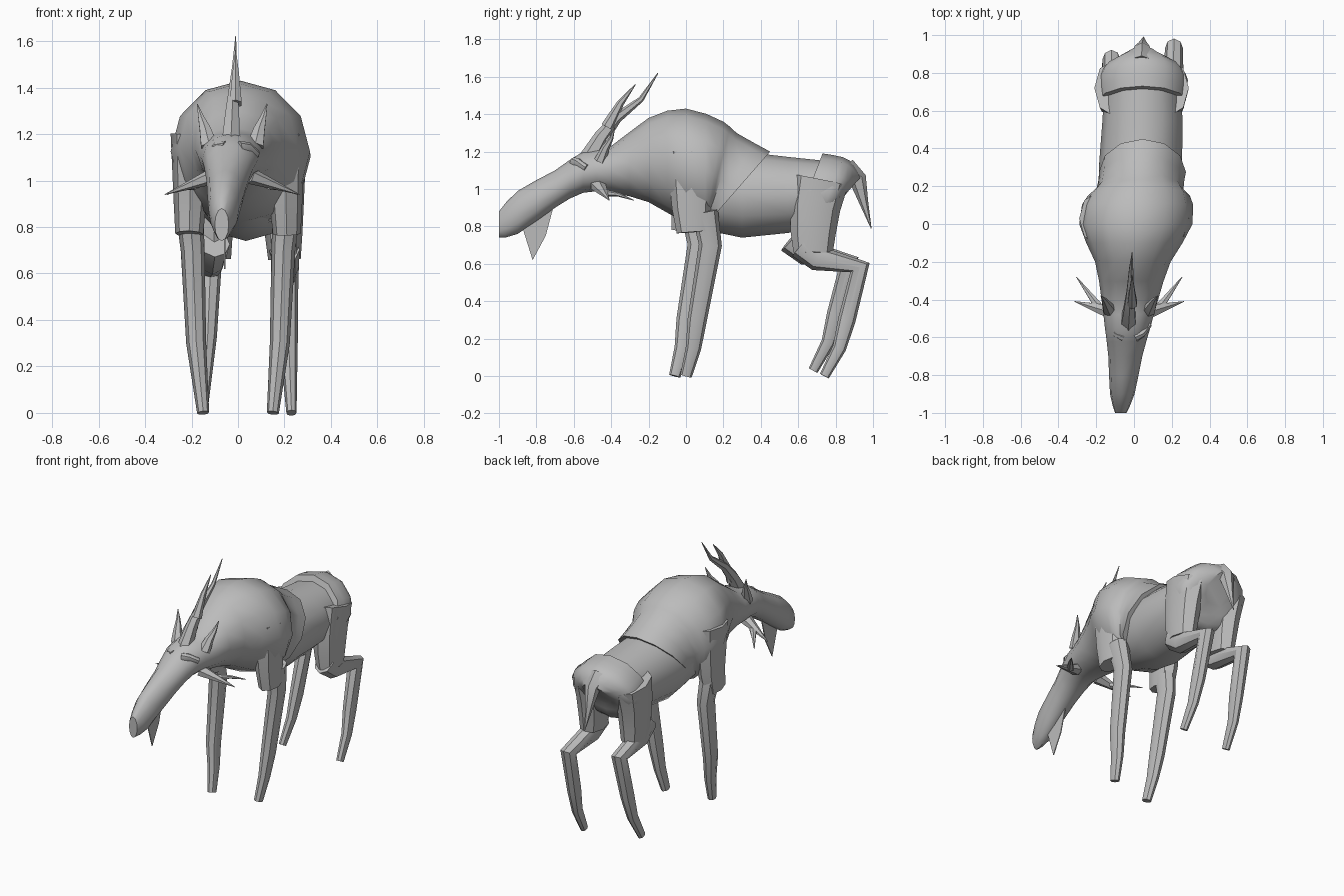
import bpy, bmesh, math
from mathutils import Vector

if "Cube" in bpy.data.objects:
    bpy.data.objects.remove(bpy.data.objects["Cube"])

grey = bpy.data.materials.new("plain grey")
grey.use_nodes = True
colour = (0.5, 0.5, 0.5, 1)
grey.diffuse_color = colour
grey.node_tree.nodes["Principled BSDF"].inputs["Base Color"].default_value = colour


def finish(name, bm):
    """Turn a bmesh into a shaded object."""
    bmesh.ops.recalc_face_normals(bm, faces=bm.faces)
    mesh = bpy.data.meshes.new(name)
    bm.to_mesh(mesh)
    bm.free()
    mesh.materials.append(grey)
    obj = bpy.data.objects.new(name, mesh)
    bpy.context.collection.objects.link(obj)
    bpy.ops.object.select_all(action='DESELECT')
    bpy.context.view_layer.objects.active = obj
    obj.select_set(True)
    bpy.ops.object.shade_smooth_by_angle(angle=math.radians(40))


def loft(name, rings, sides):
    """Skin oval rings given as centre, half-width axis and half-height axis."""
    bm = bmesh.new()
    angles = [math.tau * i / sides for i in range(sides)]
    loops = [
        [bm.verts.new(centre + across * math.sin(a) + up * math.cos(a)) for a in angles]
        for centre, across, up in rings
    ]
    for near, far in zip(loops, loops[1:]):
        for i in range(sides):
            bm.faces.new((near[i - 1], near[i], far[i], far[i - 1]))
    bm.faces.new(loops[0])
    bm.faces.new(loops[-1])
    finish(name, bm)


def refine(stations):
    """Add a smoothly curved station between each neighbouring pair."""
    points = [Vector(station) for station in stations]
    result = []
    for i, (start, end) in enumerate(zip(points, points[1:])):
        before = points[max(i - 1, 0)]
        after = points[min(i + 2, len(points) - 1)]
        middle = (start + end) / 2
        result += [start, middle + (middle - (before + after) / 2) / 8]
    return result + [points[-1]]


def trunk(name, stations, bottom_y):
    """Stations hold y, half width, top height and bottom height."""
    rings = []
    for y, width, high, low in refine(stations):
        sway = min(0.01 + 0.08 * y, 0.045)
        top = Vector((sway, y, high))
        bottom = Vector((sway, bottom_y(y), low))
        rings.append(((top + bottom) / 2, Vector((width, 0, 0)), (top - bottom) / 2))
    loft(name, rings, sides=12)


def limb(name, x_start, x_end, profile, thick, thin, depth=1.2, shift=(0, 0), sides=8):
    """Follow a side-view profile while x and thickness change evenly."""
    last = len(profile) - 1
    path = []
    for i, (y, z) in enumerate(profile):
        x = x_start + (x_end - x_start) * i / last
        path.append(Vector((x, y + shift[0], z + shift[1])))
    heading = (path[-1] - path[0]).normalized()
    axis = Vector((0, 1, 0)) if abs(heading.x) > 0.6 else Vector((1, 0, 0))
    rings = []
    for i, centre in enumerate(path):
        along = (path[min(i + 1, last)] - path[max(i - 1, 0)]).normalized()
        across = (axis - along * axis.dot(along)).normalized()
        width = thick + (thin - thick) * i / last
        rings.append((centre, across * width, along.cross(across) * width * depth))
    loft(name, rings, sides)


def spike(name, x_start, x_end, profile, thick, depth=1.2):
    """A limb that tapers to a point."""
    limb(name, x_start, x_end, profile, thick, 0.002, depth, sides=6)


# Head, neck and shoulders in one skin, ending in a sloped hem
trunk("head_and_shoulders", [
    (-1, .03, .88, .74),
    (-.9, .065, .99, .76),
    (-.7, .09, 1.1, .9),
    (-.55, .12, 1.2, .98),
    (-.4, .15, 1.23, .98),
    (-.2, .2, 1.38, .93),
    (0, .3, 1.43, .82),
    (.2, .27, 1.36, .8),
    (.27, .23, 1.3, .8),
    (.45, .23, 1.2, .8),
], bottom_y=lambda y: min(y, 0.1))

# Barrel of the body
trunk("belly", [
    (0, .18, 1.25, .82),
    (.3, .22, 1.2, .74),
    (.75, .2, 1.15, .8),
], bottom_y=lambda y: y)

# Rump, leaning forward at the bottom
trunk("rump", [
    (.73, .23, 1.19, .8),
    (.84, .24, 1.17, .77),
    (.9, .2, 1.13, .8),
    (.94, .1, 1.07, .9),
], bottom_y=lambda y: y - 0.15)

# Tail
spike("tail", .04, .05, [(.85, 1.1), (.92, 1.05), (.95, .93), (.99, .79)], .07, depth=1)

# Shoulders, legs, ears and antlers on both sides
for tag, sign, stride in (("left", 1, 0), ("right", -1, -.06)):
    limb(tag + "_shoulder", sign * .2, sign * .21,
         [(.03, 1.2), (.03, 1.05), (.03, .9), (.04 + stride / 2, .77)],
         .09, .06, depth=1.5)
    limb(tag + "_front_leg", sign * .21, sign * .15,
         [(.1, .88), (.13, .7), (.06, .3), (.04, .15), (0, 0)],
         .06, .026, shift=(stride, 0))

    # The thigh and hind leg of the trailing side stand slightly forward and higher
    thigh_x = .04 + sign * .15
    knee_x = .05 + sign * .15
    hoof_x = .04 + sign * .19
    lift = -stride / 2
    limb(tag + "_thigh", thigh_x, knee_x,
         [(.72, 1.05), (.69, .9), (.68, .76), (.68, .66)], .1, .07, depth=1.5)
    limb(tag + "_hind_leg", knee_x, hoof_x,
         [(.62, .7), (.7, .63), (.93, .58), (.86, .3), (.82, .15), (.74, 0)],
         .065, .022, shift=(stride, lift))

    # Head parts sit about the slightly turned face
    face_x = -.025
    spike(tag + "_ear", face_x + sign * .1, face_x + sign * .15,
          [(-.46, 1.15), (-.43, 1.22), (-.4, 1.27), (-.38, 1.33)], .04, depth=.8)
    spike(tag + "_antler", face_x + sign * .08, face_x + sign * .29,
          [(-.47, 1.02), (-.44, .98), (-.41, .94)], .045, depth=.8)
    spike(tag + "_antler_tine", face_x + sign * .16, face_x + sign * .28,
          [(-.44, .98), (-.36, .97), (-.28, .94)], .025, depth=.8)
    limb(tag + "_brow", face_x + sign * .03, face_x + sign * .1,
         [(-.6, 1.14), (-.58, 1.14), (-.53, 1.11)], .025, .02)

# Upright forked antler on the crown
spike("crown_antler", -.03, -.01,
      [(-.52, 1.16), (-.45, 1.28), (-.37, 1.38), (-.24, 1.48), (-.15, 1.62)], .045)
spike("crown_antler_tine", -.01, -.01, [(-.42, 1.33), (-.35, 1.46), (-.27, 1.56)], .03)
spike("crown_antler_spur", -.02, -.02, [(-.43, 1.26), (-.38, 1.35)], .02)

# Thin hanging beard
bm = bmesh.new()
outline = [(-.85, .88), (-.87, .78), (-.82, .62), (-.75, .75), (-.71, .9)]
face = bm.faces.new([bm.verts.new((-.06, y, z)) for y, z in outline])
flap = bmesh.ops.extrude_face_region(bm, geom=[face])
for part in flap["geom"]:
    if isinstance(part, bmesh.types.BMVert):
        part.co.x += .006
finish("beard", bm)
